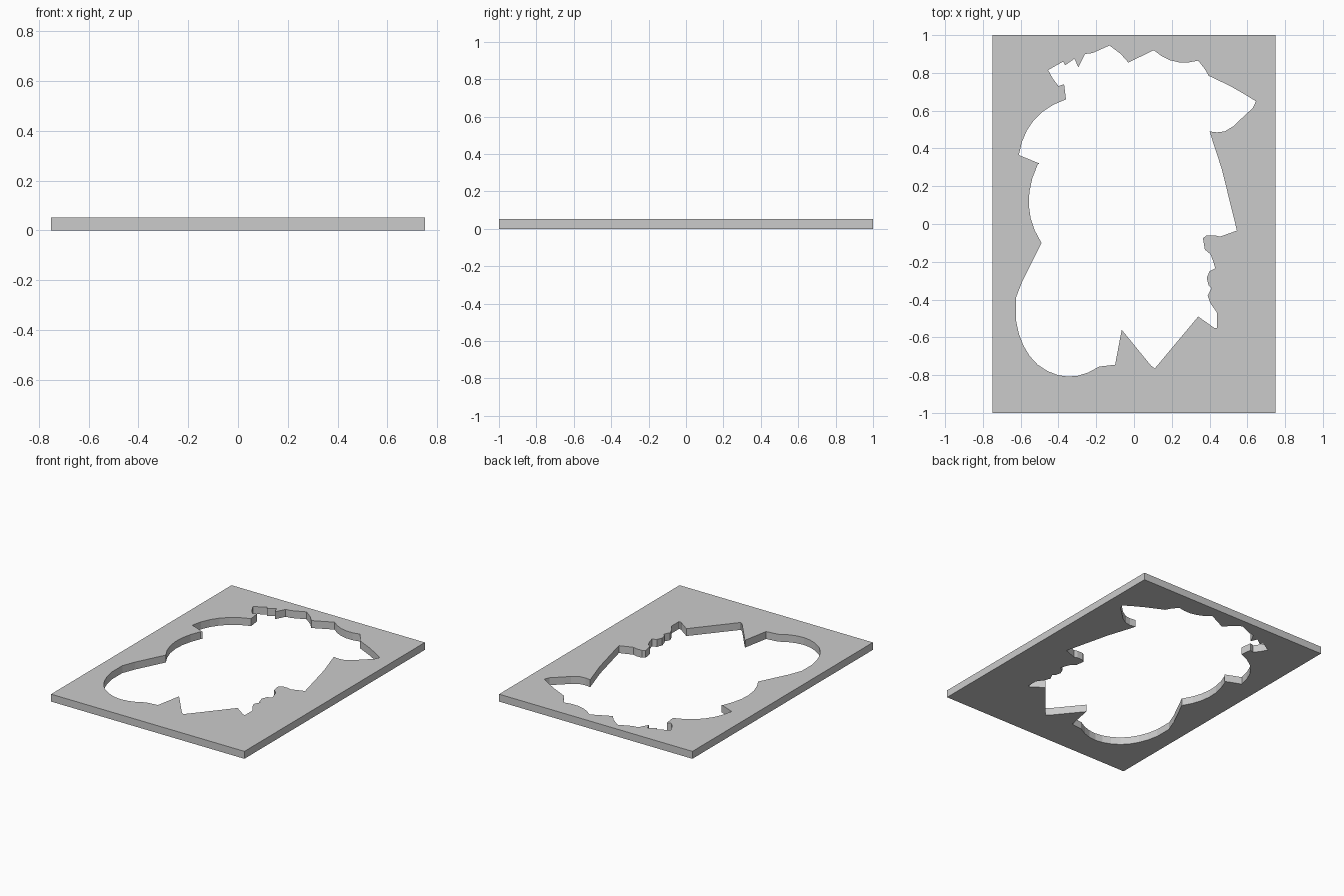
import bpy, bmesh

if "Cube" in bpy.data.objects:
    bpy.data.objects.remove(bpy.data.objects["Cube"])

HEIGHT = 0.052


def sweep(a, mid, b, n):
    """Smooth bend from a to b passing through mid (end point left out)."""
    c = [2 * m - (p + q) / 2 for m, p, q in zip(mid, a, b)]
    pts = []
    for i in range(n):
        t = i / n
        pts.append(tuple((1 - t) ** 2 * p + 2 * t * (1 - t) * k + t * t * q
                         for p, k, q in zip(a, c, b)))
    return pts


# Opening, clockwise from the top peak
top_edge = [(-.13, .945), (-.07, .90), (-.03, .855)]
top_edge += sweep((.105, .92), (.215, .86), (.34, .865), 5)
top_edge += [(.34, .865), (.375, .82), (.395, .785), (.51, .73), (.58, .69)]

right_edge = [(.645, .65), (.63, .615), (.56, .55), (.53, .52), (.48, .49),
              (.44, .485), (.40, .49), (.465, .29), (.545, -.035),
              (.455, -.067), (.43, -.06), (.385, -.06), (.365, -.075),
              (.375, -.135), (.405, -.16), (.42, -.20), (.43, -.235),
              (.40, -.25), (.385, -.285), (.395, -.325), (.41, -.34),
              (.39, -.38), (.405, -.42), (.44, -.47), (.44, -.55),
              (.425, -.55)]

bottom_edge = [(.34, -.49), (.11, -.765), (.09, -.75), (-.065, -.56),
               (-.10, -.745)]
bottom_edge += sweep((-.185, -.755), (-.35, -.808), (-.51, -.745), 6)
bottom_edge += sweep((-.51, -.745), (-.585, -.645), (-.625, -.51), 4)

left_edge = [(-.625, -.51), (-.625, -.39), (-.59, -.30)]
left_edge += sweep((-.49, -.10), (-.557, .10), (-.51, .315), 6)
left_edge += [(-.51, .315), (-.50, .32)]
left_edge += sweep((-.61, .365), (-.53, .55), (-.36, .66), 6)

corner_notches = [(-.36, .66), (-.37, .74), (-.40, .73), (-.43, .77),
                  (-.455, .815), (-.375, .86), (-.365, .84), (-.315, .875),
                  (-.295, .83), (-.26, .90), (-.22, .905)]

opening = top_edge + right_edge + bottom_edge + left_edge + corner_notches
border = [(-.75, -1), (.75, -1), (.75, 1), (-.75, 1)]

# Fill between border and opening, then thicken
bm = bmesh.new()
for loop in (border, opening):
    vs = [bm.verts.new((x, y, 0)) for x, y in loop]
    for i, v in enumerate(vs):
        bm.edges.new((v, vs[(i + 1) % len(vs)]))
bmesh.ops.triangle_fill(bm, use_beauty=True, use_dissolve=False, edges=bm.edges[:])
ext = bmesh.ops.extrude_face_region(bm, geom=bm.faces[:], use_keep_orig=True)
bmesh.ops.translate(bm, vec=(0, 0, HEIGHT),
                    verts=[g for g in ext["geom"] if isinstance(g, bmesh.types.BMVert)])
bmesh.ops.recalc_face_normals(bm, faces=bm.faces[:])

mesh = bpy.data.meshes.new("cutout_panel")
bm.to_mesh(mesh)
bm.free()
panel = bpy.data.objects.new("cutout_panel", mesh)
bpy.context.collection.objects.link(panel)
